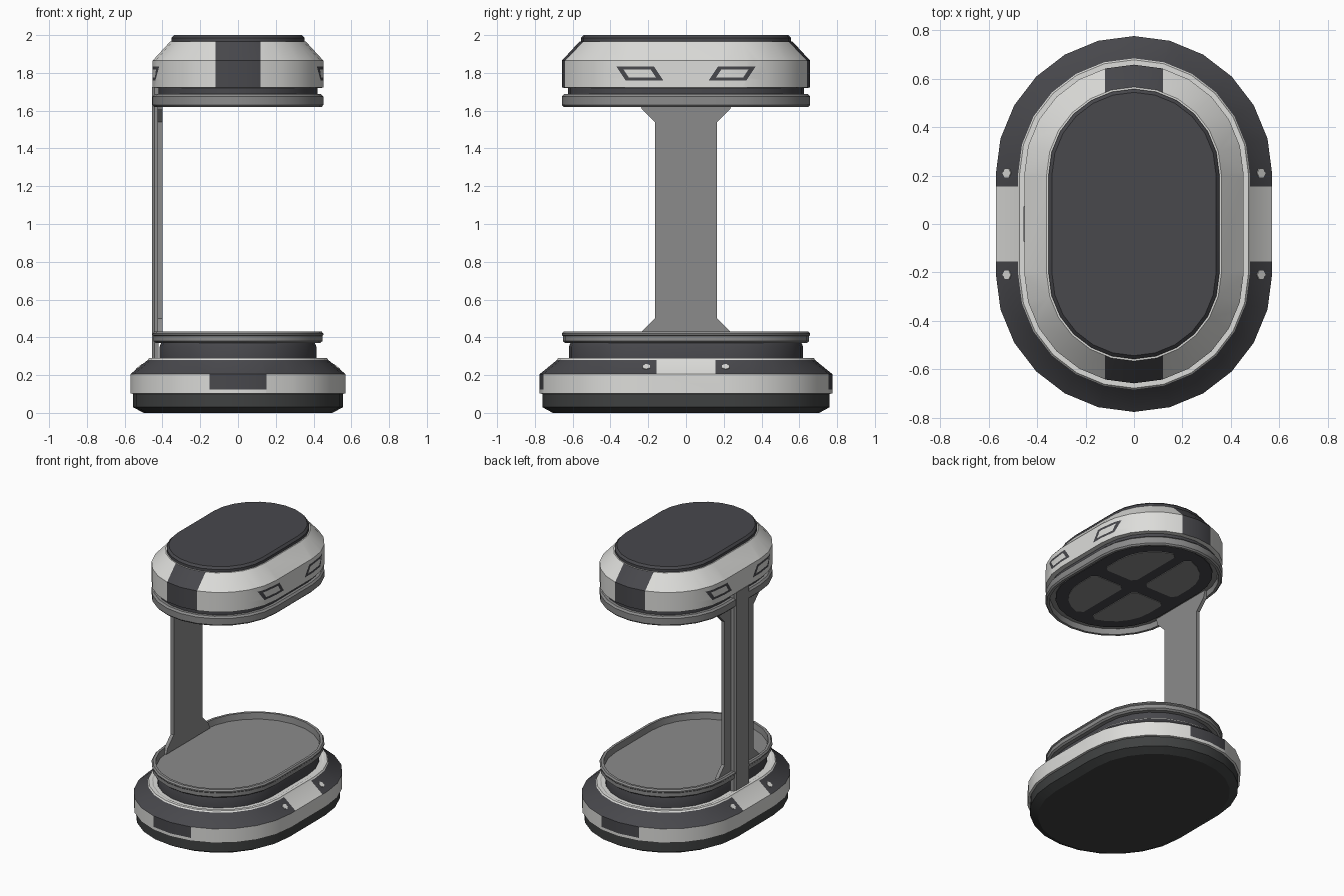
import bpy, bmesh, math
from mathutils import Vector

if "Cube" in bpy.data.objects:
    bpy.data.objects.remove(bpy.data.objects["Cube"])

HALF = 0.205   # half length of the straight sides of every stadium outline


def material(name, rgb):
    m = bpy.data.materials.new(name)
    m.diffuse_color = (*rgb, 1)
    m.use_nodes = True
    m.node_tree.nodes["Principled BSDF"].inputs["Base Color"].default_value = m.diffuse_color
    return m


WHITE = material("off white", (0.72, 0.72, 0.70))
GREY = material("mid grey", (0.26, 0.26, 0.26))
DARK = material("charcoal", (0.065, 0.065, 0.073))
BLACK = material("rubber black", (0.05, 0.053, 0.053))


def finish(bm, name, mats, rule=None):
    bmesh.ops.recalc_face_normals(bm, faces=bm.faces)
    if rule:
        for f in bm.faces:
            f.material_index = mats.index(rule(f.calc_center_median()))
    me = bpy.data.meshes.new(name)
    bm.to_mesh(me)
    bm.free()
    for m in mats:
        me.materials.append(m)
    ob = bpy.data.objects.new(name, me)
    bpy.context.collection.objects.link(ob)
    bpy.ops.object.select_all(action='DESELECT')
    ob.select_set(True)
    bpy.context.view_layer.objects.active = ob
    bpy.ops.object.shade_smooth_by_angle(angle=math.radians(25))
    return ob


def stadium(r, z, seg=12):
    pts = []
    for side in (1, -1):
        for i in range(seg + 1):
            a = math.pi * i / seg
            pts.append((side * r * math.cos(a), side * (HALF + r * math.sin(a)), z))
    return pts


def loft(profile):
    """Capped stack of stadium rings, one per (radius, height)."""
    bm = bmesh.new()
    rings = [[bm.verts.new(p) for p in stadium(r, z)] for r, z in profile]
    n = len(rings[0])
    for a, b in zip(rings, rings[1:]):
        for i in range(n):
            j = (i + 1) % n
            bm.faces.new((a[i], a[j], b[j], b[i]))
    bm.faces.new(rings[0])
    bm.faces.new(rings[-1])
    return bm


def cut(bm, co, no, test=lambda c: True):
    faces = [f for f in bm.faces if test(f.calc_center_median())]
    geom = faces + list({e for f in faces for e in f.edges}) + list({v for f in faces for v in f.verts})
    bmesh.ops.bisect_plane(bm, geom=geom, dist=1e-5, plane_co=co, plane_no=no)


def extrude_poly(name, pts, offset, mat):
    bm = bmesh.new()
    f = bm.faces.new([bm.verts.new(p) for p in pts])
    ext = bmesh.ops.extrude_face_region(bm, geom=[f])
    bmesh.ops.translate(bm, vec=offset, verts=[v for v in ext["geom"] if isinstance(v, bmesh.types.BMVert)])
    return finish(bm, name, [mat])


# base foot
finish(loft([(0.50, 0), (0.555, 0.03), (0.555, 0.105)]), "base_foot", [BLACK])

# base shell: white band, dark slope, white side panels, dark end patches
bm = loft([(0.55, 0.10), (0.57, 0.103), (0.57, 0.205), (0.478, 0.28), (0.472, 0.29), (0.45, 0.29), (0.44, 0.285)])
band = lambda c: 0.104 < c.z < 0.204
slope = lambda c: 0.206 < c.z < 0.279
for s in (1, -1):
    cut(bm, (s * 0.15, 0, 0), (1, 0, 0), lambda c: band(c) and abs(c.y) > 0.6)
    cut(bm, (0, s * 0.155, 0), (0, 1, 0), slope)
cut(bm, (0, 0, 0.125), (0, 0, 1), lambda c: band(c) and abs(c.y) > 0.6 and abs(c.x) < 0.15)


def base_rule(c):
    if slope(c):
        return WHITE if abs(c.y) < 0.155 and abs(c.x) > 0.4 else DARK
    if band(c):
        return DARK if abs(c.x) < 0.15 and abs(c.y) > 0.6 and c.z > 0.125 else WHITE
    return WHITE


finish(bm, "base_shell", [WHITE, DARK], base_rule)

# hexagonal lamps on the base slope
for sx in (1, -1):
    for sy in (1, -1):
        n = Vector((sx * 0.075, 0, 0.092))
        bpy.ops.mesh.primitive_cylinder_add(vertices=6, radius=0.022, depth=0.008,
                                            location=(sx * 0.523, sy * 0.21, 0.243),
                                            rotation=n.to_track_quat('Z', 'Y').to_euler())
        bpy.context.object.name = "base_lamp"
        bpy.context.object.data.materials.append(WHITE)

# neck and tray
finish(loft([(0.415, 0.28), (0.415, 0.35), (0.405, 0.375)]), "base_neck", [DARK])
finish(loft([(0.435, 0.37), (0.447, 0.38), (0.447, 0.407), (0.452, 0.412), (0.452, 0.42),
             (0.443, 0.43), (0.425, 0.43), (0.42, 0.385)]), "tray", [GREY])

# pillar plate with flared ends, and the spine behind it
half = [(0.25, 0.39), (0.235, 0.43), (0.165, 0.50), (0.165, 1.54), (0.235, 1.61), (0.25, 1.66)]
outline = half + [(-y, z) for y, z in reversed(half)]
extrude_poly("pillar_plate", [(-0.425, y, z) for y, z in outline], (0.025, 0, 0), GREY)
spine = [(-0.42, 0.09), (-0.443, 0.085), (-0.456, 0.07), (-0.456, -0.07), (-0.443, -0.085), (-0.42, -0.09)]
extrude_poly("pillar_spine", [(x, y, 0.285) for x, y in spine], (0, 0, 1.44), GREY)

# head rim, open underneath
finish(loft([(0.42, 1.66), (0.425, 1.62), (0.443, 1.62), (0.452, 1.63), (0.452, 1.675),
             (0.44, 1.687), (0.40, 1.687)]), "head_rim", [GREY])
finish(loft([(0.42, 1.68), (0.42, 1.725)]), "head_gap", [DARK])

# underside plate with four panels
finish(loft([(0.385, 1.652), (0.385, 1.661)]), "underside_plate", [DARK])
for sx in (1, -1):
    for sy in (1, -1):
        pts = [(0.04, 0.08), (0.07, 0.05), (0.27, 0.05), (0.30, 0.08)]
        pts += [(0.30 * math.cos(a), HALF + 0.30 * math.sin(a))
                for a in (math.radians(d) for d in range(0, 76, 15))]
        pts += [(0.04, HALF + 0.26)]
        extrude_poly("underside_panel", [(sx * x, sy * y, 1.648) for x, y in pts], (0, 0, 0.006), GREY)

# head shell with end stripes and slanted side slots
bm = loft([(0.43, 1.72), (0.452, 1.722), (0.452, 1.865), (0.36, 1.965), (0.33, 1.966)])
LEAN, Z0, Z1 = 0.667, 1.76, 1.835
side = lambda c: 1.725 < c.z < 1.864 and abs(c.x) > 0.3 and abs(c.y) < 0.5
end = lambda c: 1.723 < c.z < 1.9645 and abs(c.y) > 0.5
for s in (1, -1):
    cut(bm, (s * 0.12, 0, 0), (1, 0, 0), end)
    for u in (0.12, 0.148, 0.292, 0.32):
        cut(bm, (0, s * u, Z0), (0, s, -LEAN), lambda c: side(c) and c.y * s > -0.01)
for z in (Z0, Z0 + 0.016, Z1 - 0.016, Z1):
    cut(bm, (0, 0, z), (0, 0, 1), side)


def head_rule(c):
    if end(c) and abs(c.x) < 0.12:
        return DARK
    if side(c):
        u = abs(c.y) - LEAN * (c.z - Z0)
        outer = 0.12 < u < 0.32 and Z0 < c.z < Z1
        inner = 0.148 < u < 0.292 and Z0 + 0.016 < c.z < Z1 - 0.016
        if outer and not inner:
            return DARK
    return WHITE


finish(bm, "head_shell", [WHITE, DARK], head_rule)

# top cap
finish(loft([(0.352, 1.955), (0.352, 1.985), (0.338, 2.0)]), "head_cap", [DARK])
